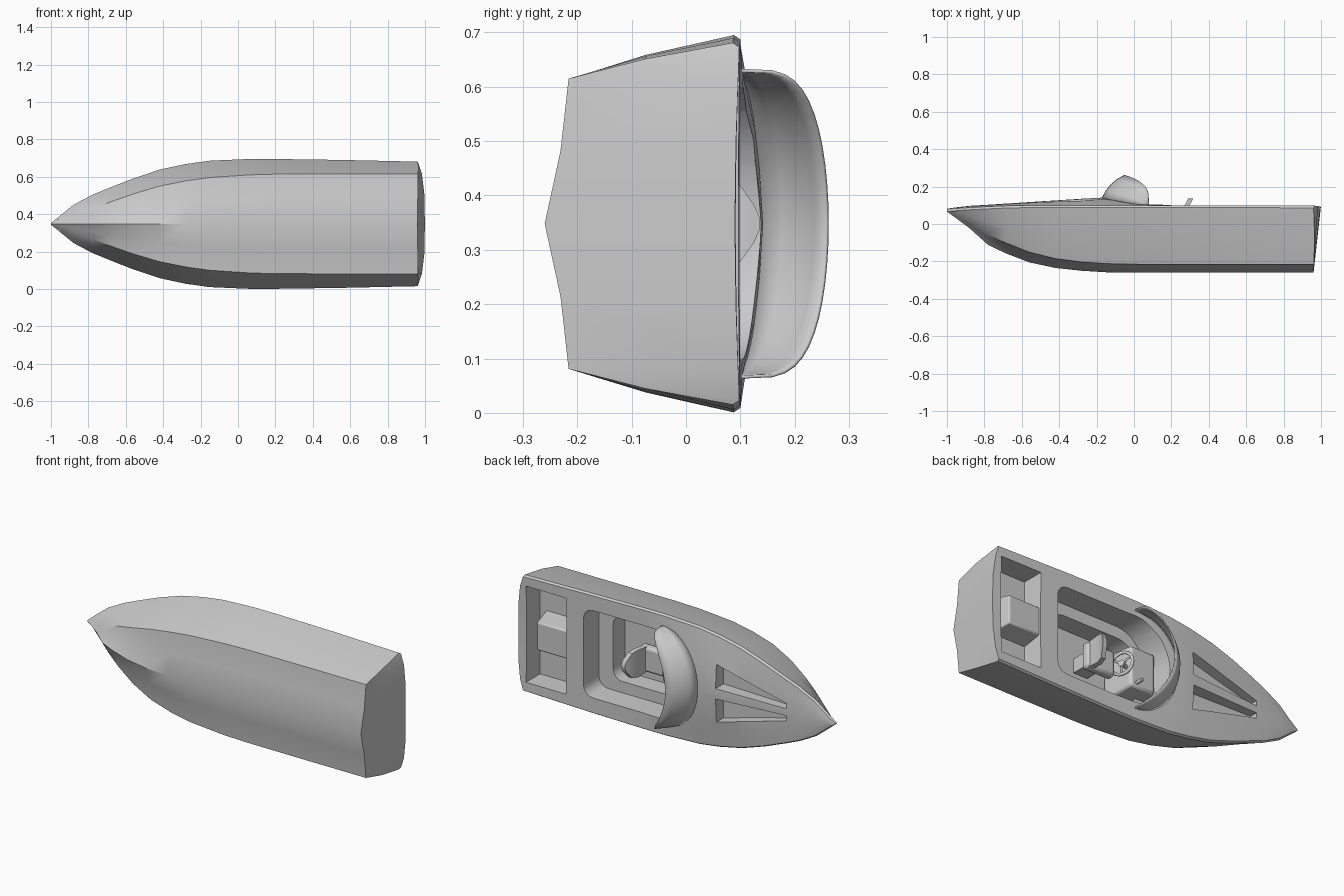
import bpy, bmesh, math
from mathutils import Matrix

if "Cube" in bpy.data.objects:
    bpy.data.objects.remove(bpy.data.objects["Cube"])

MID = 0.348  # the boat lies on its side: x = length, y = boat height, z = beam

def P(x, h, w):
    return (x, h, w + MID)

def finish(bm, name, angle=35, bevel=0):
    bmesh.ops.remove_doubles(bm, verts=bm.verts, dist=1e-5)
    bmesh.ops.recalc_face_normals(bm, faces=bm.faces)
    me = bpy.data.meshes.new(name)
    bm.to_mesh(me)
    bm.free()
    ob = bpy.data.objects.new(name, me)
    bpy.context.collection.objects.link(ob)
    if bevel:
        m = ob.modifiers.new("bevel", 'BEVEL')
        m.width, m.segments = bevel, 2
    smooth(ob, angle)
    return ob

def smooth(ob, angle=35):
    bpy.ops.object.select_all(action='DESELECT')
    ob.select_set(True)
    bpy.context.view_layer.objects.active = ob
    bpy.ops.object.shade_smooth_by_angle(angle=math.radians(angle))

def prism(name, outline, h0, h1, top_scale=1.0, bevel=0):
    """Extrude an (x, w) outline along the boat's height."""
    bm = bmesh.new()
    cx = sum(p[0] for p in outline) / len(outline)
    cw = sum(p[1] for p in outline) / len(outline)
    lo = [bm.verts.new(P(x, h0, w)) for x, w in outline]
    hi = [bm.verts.new(P(cx + (x - cx) * top_scale, h1, cw + (w - cw) * top_scale))
          for x, w in outline]
    bm.faces.new(lo)
    bm.faces.new(hi)
    n = len(lo)
    for i in range(n):
        j = (i + 1) % n
        bm.faces.new((lo[i], lo[j], hi[j], hi[i]))
    return finish(bm, name, bevel=bevel)

def rect(x0, x1, hw):
    return [(x0, -hw), (x1, -hw), (x1, hw), (x0, hw)]

def well(x0, x1, hw, nose, r):
    """Outline with elliptical front and rounded rear corners."""
    half = [(x0 + nose * (1 - math.cos(a)), hw * math.sin(a))
            for a in [i * math.pi / 16 for i in range(9)]]
    half += [(x1 - r + r * math.sin(a), hw - r + r * math.cos(a))
             for a in [i * math.pi / 8 for i in range(5)]]
    return half + [(x, -w) for x, w in reversed(half[1:])]

# hull: x, half beam, gunwale h, deck centre h, keel h, chine half width, chine h
stations = [
    (-1.0, .004, .078, .082, .066, .003, .070),
    (-.95, .045, .083, .089, .030, .018, .045),
    (-.88, .102, .088, .097, -.022, .045, .005),
    (-.78, .155, .093, .103, -.112, .080, -.055),
    (-.69, .192, .097, .109, -.155, .115, -.098),
    (-.56, .243, .100, .117, -.205, .160, -.150),
    (-.42, .290, .100, .126, -.235, .202, -.185),
    (-.28, .320, .100, .135, -.250, .230, -.203),
    (-.15, .338, .100, .142, -.258, .248, -.212),
    (.06, .347, .100, .115, -.260, .262, -.216),
    (.20, .347, .100, .100, -.260, .266, -.216),
    (.55, .342, .100, .099, -.260, .267, -.216),
    (.96, .333, .098, .090, -.260, .267, -.216)]

def section(x, b, g, c, k, cw, ch):
    half = [(0, k), (cw * .5, k + (ch - k) * .66), (cw, ch),
            (cw + (b - cw) * .55, ch + (g - ch) * .45), (b, g - .012),
            (b - min(.008, b * .2), g), (b * .8, g + (c - g) * .25),
            (b * .45, g + (c - g) * .75), (0, c)]
    ring = half + [(-w, h) for w, h in reversed(half[1:-1])]
    out = []
    for w, h in ring:
        bulge = .04 * (1 - (abs(w) / b) ** 4) * (h + .24) / .34 if x > .9 else 0
        out.append(P(x + max(bulge, 0), h, w))
    return out

bm = bmesh.new()
rings = [[bm.verts.new(p) for p in section(*s)] for s in stations]
n = len(rings[0])
for a, b in zip(rings, rings[1:]):
    for i in range(n):
        j = (i + 1) % n
        bm.faces.new((a[i], a[j], b[j], b[i]))
bm.faces.new(rings[0])
t = rings[-1]
for s in (1, -1):  # transom in strips between bottom and deck
    for i in range(3):
        bm.faces.new((t[s * i], t[s * (i + 1)], t[(s * (7 - i)) % n], t[(s * (8 - i)) % n]))
    bm.faces.new((t[s * 3], t[s * 4], t[(s * 5) % n]))
hull = finish(bm, "hull", 30)

# cut cockpit, footwell, stern bay and the two foredeck recesses
cutters = [
    prism("cut_cockpit", well(-.12, .58, .25, .20, .06), -.04, .4),
    prism("cut_footwell", well(-.08, .49, .185, .16, .06), -.15, .3),
    prism("cut_bay", rect(.69, .945, .275), -.03, .4)]
for s in (1, -1):
    cutters.append(prism("cut_recess", [(-.28, s * .03), (-.28, s * .165),
                                        (-.50, s * .105), (-.71, s * .05), (-.71, s * .02)], .06, .4))
for c in cutters:
    m = hull.modifiers.new("cut", 'BOOLEAN')
    m.operation, m.object, m.solver = 'DIFFERENCE', c, 'EXACT'
    bpy.context.view_layer.objects.active = hull
    bpy.ops.object.modifier_apply(modifier=m.name)
for c in cutters:
    bpy.data.objects.remove(c)
smooth(hull, 30)

# wraparound windshield
bm = bmesh.new()
rows = []
for i in range(25):
    a = math.radians(-90 + 7.5 * i)
    c, w = max(math.cos(a), 0), .282 * math.sin(a)
    base, top = (.075 - .245 * c, .092 + .046 * c), (.08 - .13 * c ** 2, .1 + .16 * c ** .5)
    row = []
    for k in range(5):
        f = k / 4
        bow = .012 * math.sin(math.pi * f) * c
        row.append(bm.verts.new(P(base[0] + (top[0] - base[0]) * f - bow,
                                  base[1] + (top[1] - base[1]) * f + bow, w)))
    rows.append(row)
for a, b in zip(rows, rows[1:]):
    for k in range(4):
        bm.faces.new((a[k], a[k + 1], b[k + 1], b[k]))
shield = finish(bm, "windshield", 50)
m = shield.modifiers.new("thickness", 'SOLIDIFY')
m.thickness, m.offset = .006, 0

# engine cover in the stern bay
prism("engine_cover", rect(.66, .91, .10), -.04, .085, .8, bevel=.008)

# driver seat: pedestal, cushion, tapered backrest
prism("seat_pedestal", rect(.18, .27, .04), -.155, -.04)
prism("seat_cushion", rect(.12, .30, .075), -.05, 0, .95, bevel=.015)
bm = bmesh.new()
prof = [(.070, -.03), (.078, .06), (.070, .10), (.035, .125), (.010, .136)]
outline = prof + [(-w, h) for w, h in reversed(prof)]
f = [bm.verts.new(P(.27 + .15 * max(h, 0) - 3 * w * w, h, w)) for w, h in outline]
r = [bm.verts.new(P(.30 + .12 * max(h, 0) - 3 * w * w, h, w)) for w, h in outline]
for i in range(5):
    j = 9 - i
    if i < 4:
        bm.faces.new((f[i], f[i + 1], f[j - 1], f[j]))
        bm.faces.new((r[i], r[i + 1], r[j - 1], r[j]))
for i in range(10):
    k = (i + 1) % 10
    bm.faces.new((f[i], f[k], r[k], r[i]))
finish(bm, "seat_back", 40)

# helm console
prism("console", rect(-.11, .07, .13), -.155, .045, .88, bevel=.015)

# steering wheel with hub, spokes and column
wheel = (.10, .025, 0)
tilt = Matrix.Translation(P(*wheel)) @ Matrix.Rotation(math.radians(20), 4, 'Z') @ Matrix.Rotation(math.pi / 2, 4, 'Y')
bpy.ops.mesh.primitive_torus_add(major_radius=.062, minor_radius=.009, major_segments=24, minor_segments=8)
rim = bpy.context.object
rim.name, rim.matrix_world = "steering_wheel_rim", tilt
smooth(rim, 60)

def rod(name, mat, radius, depth):
    bpy.ops.mesh.primitive_cylinder_add(vertices=12, radius=radius, depth=depth)
    ob = bpy.context.object
    ob.name, ob.matrix_world = name, mat
    smooth(ob)

rod("wheel_hub", tilt, .018, .016)
rod("steering_column", tilt @ Matrix.Translation((0, 0, -.04)), .010, .09)
for k in range(3):
    rod("wheel_spoke", tilt @ Matrix.Rotation(k * math.tau / 3, 4, 'Z')
        @ Matrix.Translation((.032, 0, 0)) @ Matrix.Rotation(math.pi / 2, 4, 'Y'), .006, .06)

# throttle lever
rod("throttle_lever", Matrix.Translation(P(.02, .06, -.09)) @ Matrix.Rotation(math.pi / 2, 4, 'X'), .010, .06)
